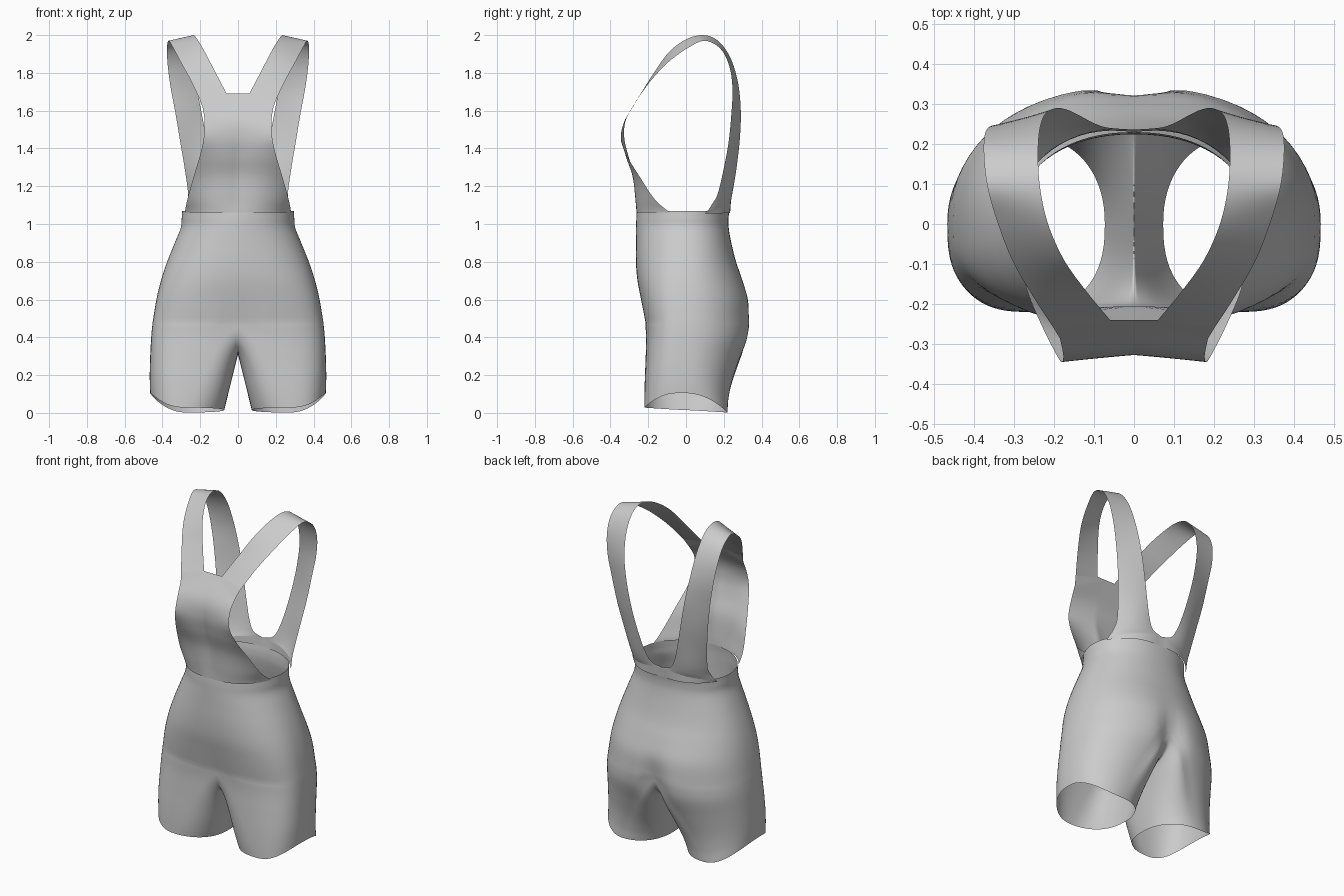
import bpy, bmesh, math

if "Cube" in bpy.data.objects:
    bpy.data.objects.remove(bpy.data.objects["Cube"])


def spline(pts, n):
    """Catmull-Rom through tuples of any length, n samples per span."""
    out = []
    for i in range(len(pts) - 1):
        a, b = pts[i], pts[i + 1]
        p = pts[i - 1] if i else tuple(2 * u - v for u, v in zip(a, b))
        q = pts[i + 2] if i + 2 < len(pts) else tuple(2 * v - u for u, v in zip(a, b))
        for s in range(n):
            t = s / n
            out.append(tuple(0.5 * (2 * b0 + (c - a0) * t + (2 * a0 - 5 * b0 + 4 * c - d) * t * t
                                    + (3 * b0 - a0 - 3 * c + d) * t ** 3)
                             for a0, b0, c, d in zip(p, a, b, q)))
    out.append(tuple(pts[-1]))
    return out


def add_grid(bm, rows, closed=False):
    vs = [[bm.verts.new(p) for p in r] for r in rows]
    n = len(rows[0])
    for r0, r1 in zip(vs, vs[1:]):
        for j in range(n if closed else n - 1):
            k = (j + 1) % n
            bm.faces.new((r0[j], r0[k], r1[k], r1[j]))


def finish(bm, name):
    bmesh.ops.remove_doubles(bm, verts=bm.verts, dist=0.0005)
    bmesh.ops.recalc_face_normals(bm, faces=bm.faces)
    me = bpy.data.meshes.new(name)
    bm.to_mesh(me)
    bm.free()
    me.shade_smooth()
    ob = bpy.data.objects.new(name, me)
    bpy.context.collection.objects.link(ob)
    m = ob.modifiers.new("mirror", "MIRROR")
    m.use_clip = True
    m.merge_threshold = 0.001
    return ob


# Shorts: z, half width, front y, back y, front squareness, centre dip
hips = [(1.07, .295, -.260, .230, 1.0, 0), (1.03, .298, -.263, .225, 1.0, 0),
        (.98, .303, -.264, .226, .98, 0), (.90, .335, -.265, .24, .93, 0),
        (.80, .375, -.265, .265, .87, 0), (.70, .408, -.258, .302, .8, .01),
        (.60, .432, -.240, .335, .73, .04), (.48, .452, -.217, .346, .68, .12)]
legs = [(.48, .452, -.217, .346, .68, .12), (.40, .459, -.212, .325, .68, .14),
        (.30, .464, -.214, .28, .68, .12), (.20, .467, -.218, .242, .7, .06),
        (.12, .467, -.22, .224, .75, 0), (.06, .465, -.22, .22, .8, 0)]
N = 36


def section(row, a, xc, inner_x=None):
    z, w, yf, yb, ef, dip = row
    c, s = math.cos(a), math.sin(a)
    e = .92 if s > 0 else ef
    if inner_x is None:
        x = xc + (w - xc) * max(c, 0) ** e
    else:
        x = xc - (xc - inner_x) * abs(c) ** .9
    y = (yb if s > 0 else yf) * abs(s) ** e
    y *= 1 - dip * (1 if s > 0 else .4) * math.exp(-(x / .07) ** 2)
    return x, y


outer_angles = [-math.pi / 2 + math.pi * i / N for i in range(N + 1)]
inner_angles = [math.pi / 2 + math.pi * i / N for i in range(1, N)]
bm = bmesh.new()
rows = [[(*section(r, a, 0), r[0]) for a in outer_angles] for r in spline(hips, 5)]
add_grid(bm, rows)
rows = []
for r in spline(legs, 6):
    k = (.48 - r[0]) / .42
    xc, xi = .27 * k ** .75, .073 * k
    ring = []
    for a in outer_angles:
        hem = .015 - .013 * math.sin(a) + .09 * math.cos(a) ** 2
        ring.append((*section(r, a, xc), .48 + (hem - .48) * k))
    for a in inner_angles:
        hem = .015 - .013 * math.sin(a)
        top = .48 - .17 * abs(math.cos(a)) ** .8
        ring.append((*section(r, a, xc, xi), top + (hem - top) * k))
    rows.append(ring)
add_grid(bm, rows, closed=True)
finish(bm, "shorts")


def panel(keys, n, name):
    """Loft across rows of inner xyz, outer xyz, and outward bulge."""
    rows = []
    for x0, y0, z0, x1, y1, z1, b in spline(keys, n):
        x0 = max(x0, 0)
        dx, dy = x1 - x0, y1 - y0
        d = math.hypot(dx, dy) or 1
        row = []
        for i in range(13):
            t = i / 12
            h = 4 * t * (1 - t) * b
            row.append((x0 + dx * t + h * abs(dy) / d,
                        y0 + dy * t + h * (1 if y0 > 0 else -1) * dx / d, z0 + (z1 - z0) * t))
        rows.append(row)
    bm = bmesh.new()
    add_grid(bm, rows)
    return finish(bm, name)


# Bib, from waist to its top edge
bib = [(0, -.261, 1.06, .282, -.085, 1.06, .062), (0, -.262, 1.13, .268, -.165, 1.13, .042),
       (0, -.272, 1.25, .235, -.245, 1.25, .022), (0, -.305, 1.36, .202, -.312, 1.36, .01),
       (0, -.327, 1.46, .182, -.345, 1.45, 0), (0, -.315, 1.56, .177, -.328, 1.54, 0),
       (0, -.24, 1.69, .185, -.287, 1.61, 0)]
panel(bib, 6, "bib")

# Straps, from bib corner over the shoulder to the back
bib_corner = [bib[-1], (.06, -.24, 1.69, .20, -.262, 1.655, 0)]
panel(bib_corner, 3, "bib_corner")
strap = [bib_corner[-1], (.118, -.17, 1.80, .25, -.185, 1.76, 0),
         (.175, -.09, 1.91, .305, -.09, 1.86, 0), (.215, 0, 1.977, .345, .015, 1.935, 0),
         (.235, .09, 2.0, .368, .10, 1.97, 0), (.24, .17, 1.97, .376, .18, 1.93, 0),
         (.236, .235, 1.88, .372, .228, 1.84, 0), (.222, .275, 1.75, .356, .246, 1.72, 0),
         (.195, .29, 1.60, .33, .24, 1.58, 0), (.165, .285, 1.45, .305, .225, 1.43, .004),
         (.13, .268, 1.30, .28, .197, 1.28, .01), (.10, .252, 1.20, .264, .168, 1.16, .02),
         (.065, .241, 1.14, .268, .138, 1.105, .03), (0, .236, 1.12, .28, .115, 1.07, .042)]
panel(strap, 6, "strap")
panel([strap[-1], (0, .23, 1.06, .283, .10, 1.055, .05)], 3, "back_yoke")
